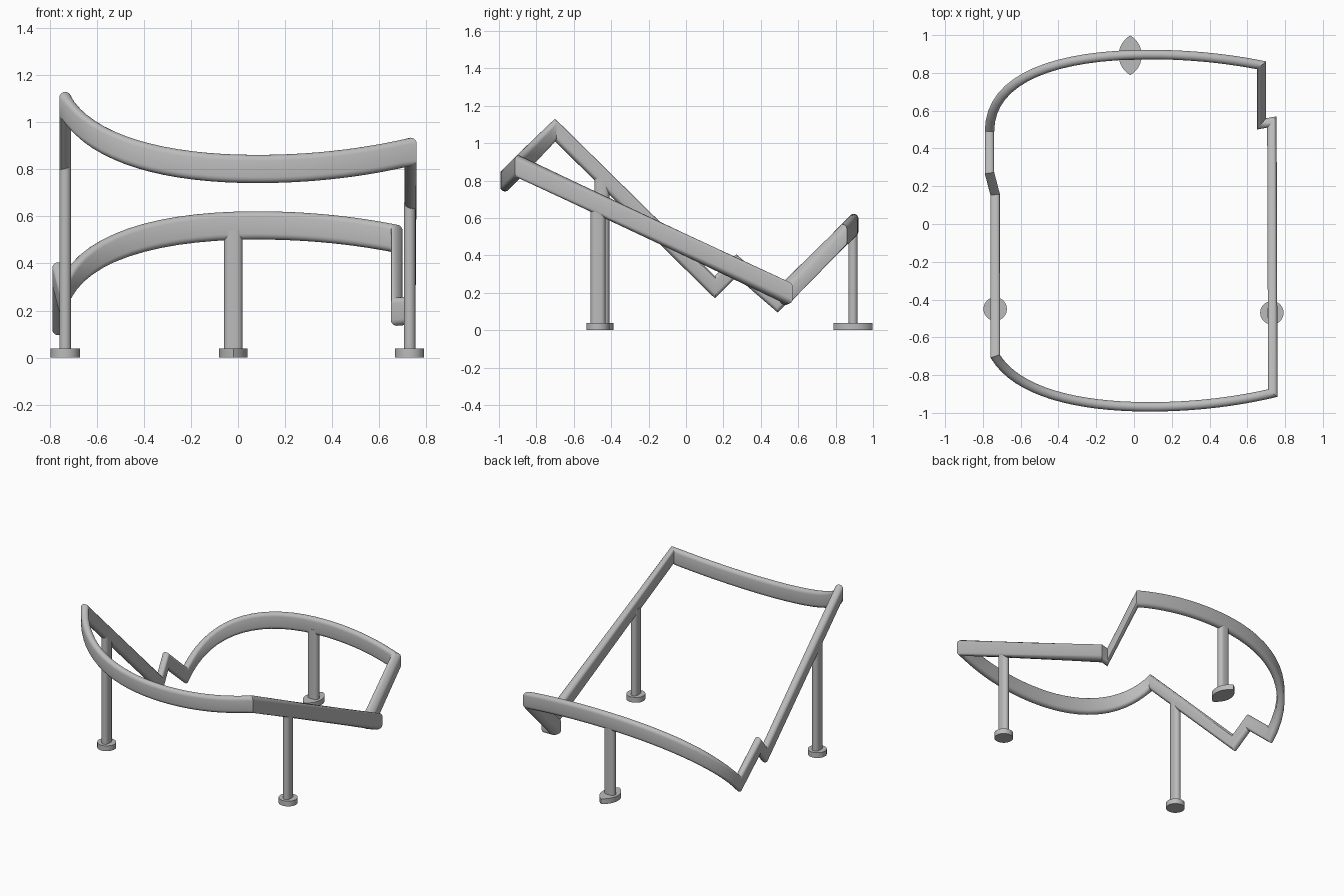
import bpy
import bmesh
import math
from mathutils import Vector

if "Cube" in bpy.data.objects:
    bpy.data.objects.remove(bpy.data.objects["Cube"], do_unlink=True)

GREY = (0.5, 0.5, 0.5, 1.0)
metal = bpy.data.materials.new("grey metal")
metal.use_nodes = True
metal.diffuse_color = GREY
metal.node_tree.nodes["Principled BSDF"].inputs["Base Color"].default_value = GREY


def finish(bm, name):
    bmesh.ops.recalc_face_normals(bm, faces=bm.faces)
    mesh = bpy.data.meshes.new(name)
    bm.to_mesh(mesh)
    bm.free()
    mesh.materials.append(metal)
    obj = bpy.data.objects.new(name, mesh)
    bpy.context.collection.objects.link(obj)
    bpy.ops.object.select_all(action='DESELECT')
    obj.select_set(True)
    bpy.context.view_layer.objects.active = obj
    bpy.ops.object.shade_smooth_by_angle(angle=math.radians(30))
    return obj


def stadium(radius, half_length, steps=8):
    """Slot outline, long in its second coordinate."""
    straight = half_length - radius
    pts = []
    for i in range(2 * (steps + 1)):
        side = 1 if i <= steps else -1
        a = math.pi * (i if side > 0 else i - 1) / steps
        pts.append((radius * math.cos(a), radius * math.sin(a) + side * straight))
    return pts


def lens(half_width, half_length, steps=12):
    """Outline of two arcs meeting in points, long in its second coordinate."""
    r = (half_width ** 2 + half_length ** 2) / (2 * half_width)
    span = math.asin(half_length / r)
    angles = [-span + 2 * span * i / steps for i in range(steps)]
    right = [(r * math.cos(a) - r + half_width, r * math.sin(a)) for a in angles]
    return right + [(-x, -y) for x, y in right]


def circle(radius, steps=40):
    return [(radius * math.cos(math.tau * i / steps), radius * math.sin(math.tau * i / steps))
            for i in range(steps)]


def prism(name, outline, centre, z0, z1):
    bm = bmesh.new()
    base = bm.faces.new([bm.verts.new((centre[0] + x, centre[1] + y, z0)) for x, y in outline])
    top = bmesh.ops.extrude_face_region(bm, geom=[base])["geom"]
    verts = [v for v in top if isinstance(v, bmesh.types.BMVert)]
    bmesh.ops.translate(bm, verts=verts, vec=(0, 0, z1 - z0))
    # the base face is kept as the underside
    if not base.is_valid or base not in bm.faces[:]:
        bm.faces.new([v for v in bm.verts if v not in verts])
    return finish(bm, name)


def bezier(a, b, c, d, steps=16):
    a, b, c, d = map(Vector, (a, b, c, d))
    out = []
    for i in range(steps):
        t = i / steps
        s = 1 - t
        out.append(a * s**3 + b * 3 * s * s * t + c * 3 * s * t * t + d * t**3)
    return out


# closed rail path: front arc, left rail, back arc, right rail
front = bezier((-0.735, -0.70), (-0.62, -0.89), (-0.3, -0.968), (0.08, -0.968))
front += bezier((0.08, -0.968), (0.3, -0.968), (0.52, -0.945), (0.735, -0.895))
front.append(Vector((0.735, -0.895)))
back = bezier((-0.765, 0.49), (-0.765, 0.78), (-0.4, 0.897), (0.08, 0.897))
back += bezier((0.08, 0.897), (0.3, 0.897), (0.5, 0.875), (0.675, 0.84))
back.append(Vector((0.675, 0.84)))

path = [Vector((p.x, p.y, p.y + 1.77)) for p in front]
path += [Vector((0.73, 0.54, 0.2)), Vector((0.675, 0.53, 0.195))]
path += [Vector((p.x, p.y, p.y - 0.335)) for p in reversed(back)]
path += [Vector((-0.765, 0.27, 0.345)), Vector((-0.735, 0.155, 0.23))]

# sweep an upright slot section along the path with mitred corners
bm = bmesh.new()
section = stadium(0.025, 0.06)
rings = []
for i, p in enumerate(path):
    d_in = (p - path[i - 1]).xy.normalized()
    d_out = (path[(i + 1) % len(path)] - p).xy.normalized()
    t = (d_in + d_out).normalized()
    side = Vector((t.y, -t.x, 0)) / max(t.dot(d_in), 0.5)
    rings.append([bm.verts.new(p + side * u + Vector((0, 0, v))) for u, v in section])
n = len(section)
for i, ring in enumerate(rings):
    nxt = rings[(i + 1) % len(rings)]
    for j in range(n):
        k = (j + 1) % n
        bm.faces.new((ring[j], ring[k], nxt[k], nxt[j]))
finish(bm, "frame_rail")

# legs are slots running along the rail they carry
leg = stadium(0.025, 0.04)
BASE = 0.038
for name, spot, top in (("left", (0.73, -0.47), 0.66), ("right", (-0.735, -0.45), 0.815)):
    prism(name + "_leg", leg, spot, BASE - 0.005, top)
    prism(name + "_foot", circle(0.062), spot, 0, BASE)
back_spot = (-0.02, 0.893)
prism("back_leg", [(y, -x) for x, y in leg], back_spot, BASE - 0.005, 0.54)
prism("back_foot", lens(0.061, 0.105), back_spot, 0, BASE)
